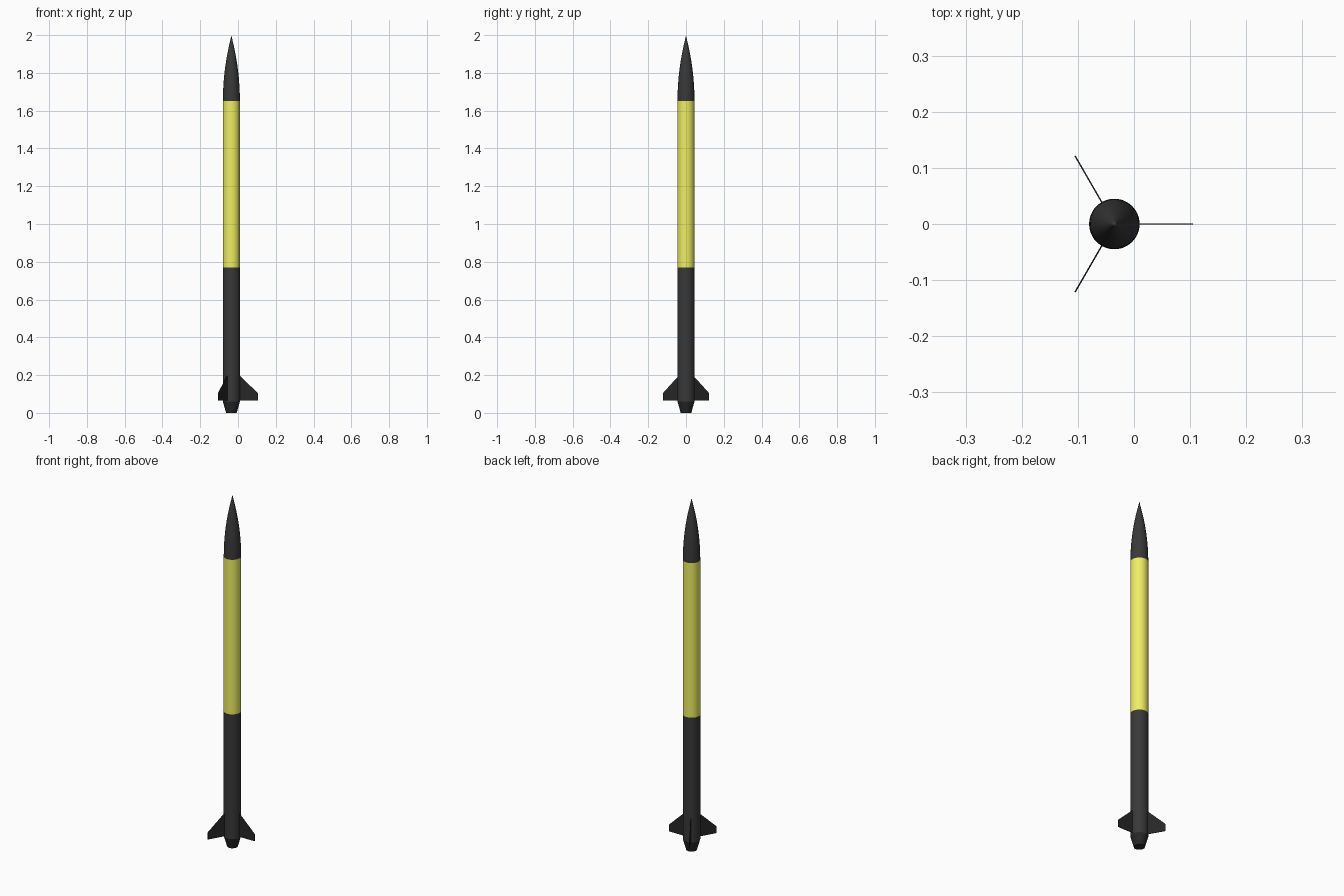
import bpy, bmesh, math
from mathutils import Matrix, Vector

if "Cube" in bpy.data.objects:
    bpy.data.objects.remove(bpy.data.objects["Cube"])

AXIS_X = -0.035   # body axis, so the three fins centre on x = 0
R = 0.045         # body radius
SEGS = 48


def material(name, rgb):
    m = bpy.data.materials.new(name)
    m.diffuse_color = (*rgb, 1)
    m.use_nodes = True
    m.node_tree.nodes["Principled BSDF"].inputs["Base Color"].default_value = m.diffuse_color
    return m


DARK = material("charcoal", (0.04, 0.04, 0.04))
BLACK = material("black", (0.02, 0.02, 0.02))
YELLOW = material("yellow", (0.86, 0.86, 0.13))


def finish(name, bm, mat, smooth=True):
    bmesh.ops.recalc_face_normals(bm, faces=bm.faces)
    mesh = bpy.data.meshes.new(name)
    bm.to_mesh(mesh)
    bm.free()
    mesh.materials.append(mat)
    ob = bpy.data.objects.new(name, mesh)
    ob.location.x = AXIS_X
    bpy.context.collection.objects.link(ob)
    if smooth:
        bpy.ops.object.select_all(action='DESELECT')
        ob.select_set(True)
        bpy.context.view_layer.objects.active = ob
        bpy.ops.object.shade_smooth_by_angle(angle=math.radians(30))
    return ob


def lathe(name, profile, mat):
    """Closed solid of revolution from (radius, z) points."""
    bm = bmesh.new()
    pts = [(0, profile[0][1])] + profile
    if profile[-1][0] > 0:
        pts.append((0, profile[-1][1]))
    vs = [bm.verts.new((r, 0, z)) for r, z in pts]
    es = [bm.edges.new(p) for p in zip(vs, vs[1:])]
    bmesh.ops.spin(bm, geom=vs + es, cent=(0, 0, 0), axis=(0, 0, 1),
                   angle=math.tau, steps=SEGS, use_duplicate=False)
    bmesh.ops.remove_doubles(bm, verts=bm.verts, dist=1e-5)
    return finish(name, bm, mat)


# Body sections
lathe("tail_cone", [(0.028, 0.0), (R, 0.06)], BLACK)
lathe("lower_tube", [(R, 0.06), (R, 0.77)], DARK)
lathe("upper_tube", [(R, 0.77), (R, 1.65)], YELLOW)

# Tangent ogive nose
L = 0.345
rho = (R * R + L * L) / (2 * R)
N = 16
nose = [(math.sqrt(rho ** 2 - (L * i / N) ** 2) + R - rho, 1.65 + L * i / N)
        for i in range(N)]
lathe("nose_cone", nose + [(0, 1.65 + L + 0.005)], DARK)

# Three thin swept fins
T = 0.0025
outline = [(0.044, 0.065), (0.14, 0.065), (0.14, 0.105), (0.044, 0.197)]
for k in range(3):
    bm = bmesh.new()
    face = bm.faces.new([bm.verts.new((x, -T / 2, z)) for x, z in outline])
    ext = bmesh.ops.extrude_face_region(bm, geom=[face], use_keep_orig=True)
    moved = [g for g in ext["geom"] if isinstance(g, bmesh.types.BMVert)]
    bmesh.ops.translate(bm, verts=moved, vec=Vector((0, T, 0)))
    bmesh.ops.rotate(bm, verts=bm.verts, cent=(0, 0, 0),
                     matrix=Matrix.Rotation(math.tau * k / 3, 3, 'Z'))
    finish(f"fin_{k + 1}", bm, BLACK, smooth=False)
